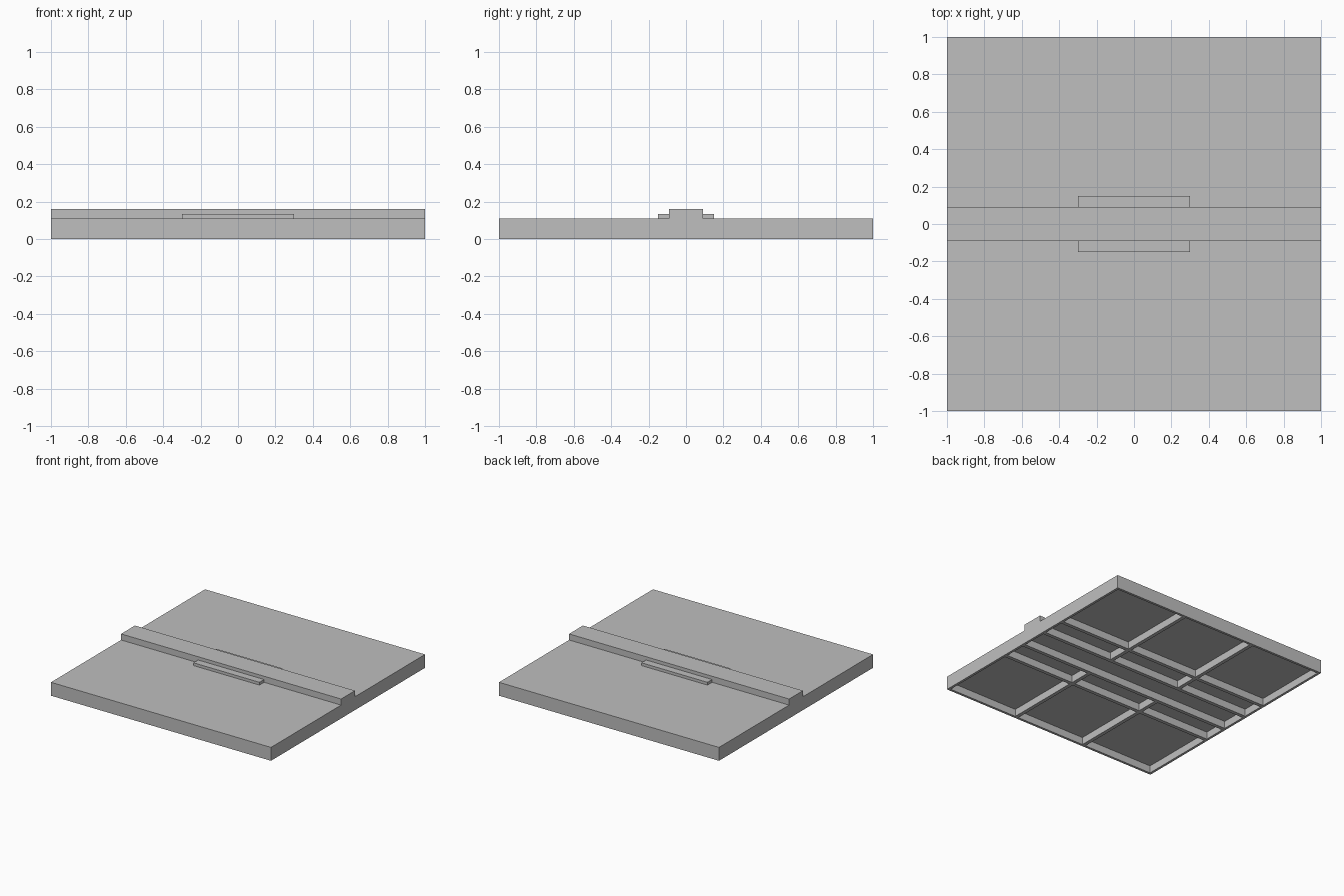
import bpy

# Remove the default cube
if "Cube" in bpy.data.objects:
    bpy.data.objects.remove(bpy.data.objects["Cube"], do_unlink=True)

grey = bpy.data.materials.new("light_grey")
grey.use_nodes = True
colour = (0.52, 0.52, 0.52, 1)
grey.diffuse_color = colour
grey.node_tree.nodes["Principled BSDF"].inputs["Base Color"].default_value = colour


def box(name, x, y, z):
    """Box spanning the given (low, high) ranges."""
    bpy.ops.mesh.primitive_cube_add(size=1)
    ob = bpy.context.object
    ob.name = ob.data.name = name
    spans = (x, y, z)
    ob.location = [(a + b) / 2 for a, b in spans]
    ob.scale = [b - a for a, b in spans]
    bpy.ops.object.transform_apply(location=True, rotation=True, scale=True)
    ob.data.materials.append(grey)
    return ob


TOP, CEILING, RIM, RIB = 0.11, 0.06, 0.02, 0.015

# Solid slab with ridge and side plates joined on top
slab = box("base_plate", (-1, 1), (-1, 1), (0, TOP))
parts = [box("ridge", (-1, 1), (-0.09, 0.09), (0.08, 0.16))]
for s in (-1, 1):
    y = sorted((s * 0.08, s * 0.15))
    parts.append(box("side_plate", (-0.3, 0.3), y, (0.08, 0.133)))


def boolean(cutter, operation):
    mod = slab.modifiers.new(cutter.name, "BOOLEAN")
    mod.operation, mod.object, mod.solver = operation, cutter, "EXACT"
    bpy.context.view_layer.objects.active = slab
    bpy.ops.object.modifier_apply(modifier=mod.name)
    bpy.data.objects.remove(cutter, do_unlink=True)


for part in parts:
    boolean(part, "UNION")

# Recessed cells underneath, leaving the rim and ribs standing
edge = 1 - RIM
columns = [(-edge, -0.33 - RIB), (-0.33 + RIB, 0.33 - RIB), (0.33 + RIB, edge)]
rows = [(0.33 + RIB, edge), (0.12 + RIB, 0.33 - RIB)]
rows += [(-b, -a) for a, b in rows]
for x in columns:
    for y in rows:
        boolean(box("cell", x, y, (-0.05, CEILING)), "DIFFERENCE")

# Open channel running under the ridge
boolean(box("channel", (-edge, edge), (-0.12 + RIB, 0.12 - RIB), (-0.05, CEILING)), "DIFFERENCE")
